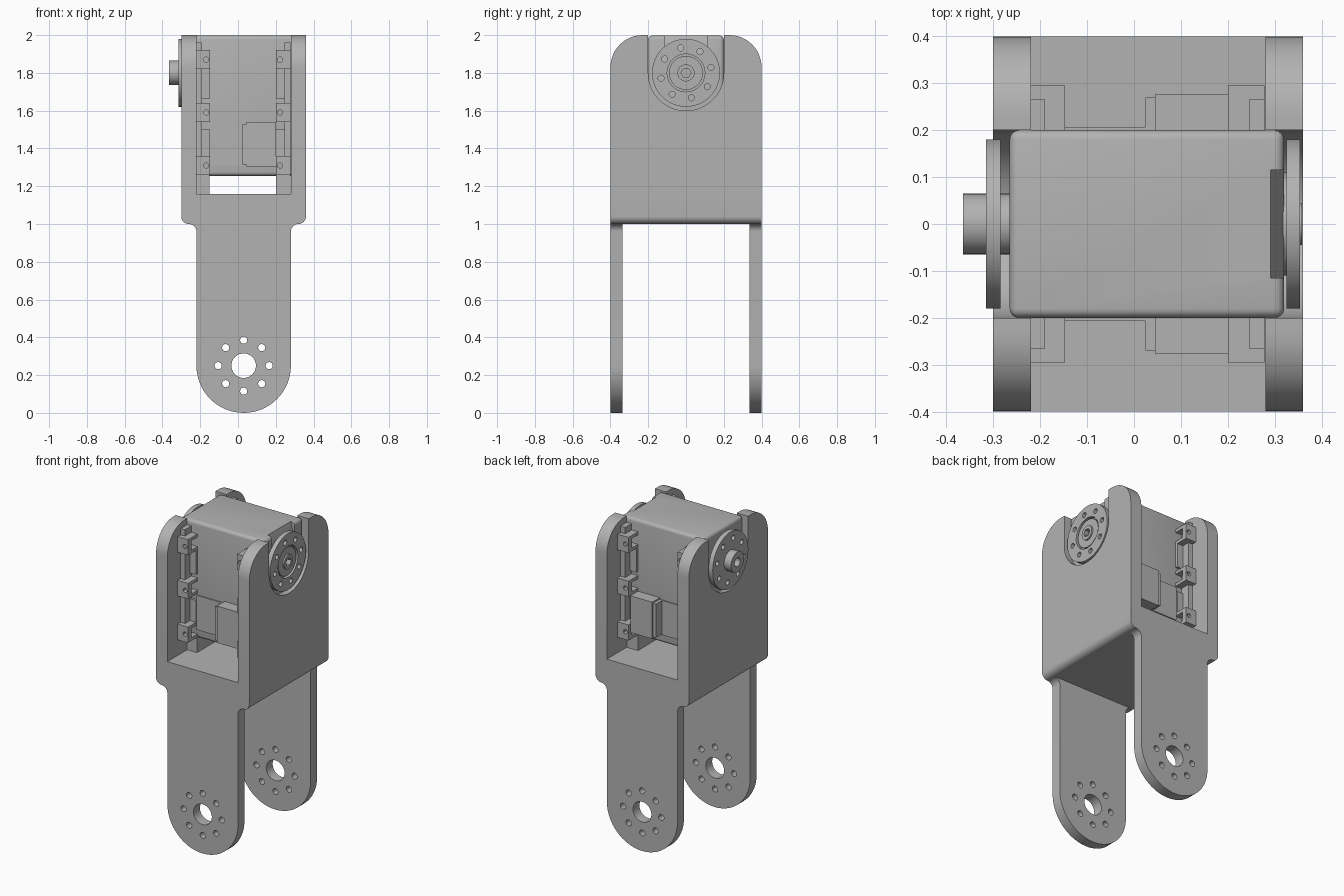
import bpy, bmesh
from math import sin, cos, radians
from mathutils import Vector, Matrix

cube = bpy.data.objects.get("Cube")
if cube:
    bpy.data.objects.remove(cube)

grey = bpy.data.materials.new("plain grey")
grey.use_nodes = True
grey.diffuse_color = (0.45, 0.45, 0.45, 1)
grey.node_tree.nodes["Principled BSDF"].inputs["Base Color"].default_value = grey.diffuse_color
parts = []


def add(name, mesh):
    mesh.materials.clear()
    mesh.materials.append(grey)
    obj = bpy.data.objects.new(name, mesh)
    bpy.context.collection.objects.link(obj)
    parts.append(obj)
    return obj


def arc(u, v, r, start, end, n=8):
    angles = [radians(start + (end - start) * i / n) for i in range(n + 1)]
    return [(u + r * cos(a), v + r * sin(a)) for a in angles]


def circle(u, v, r, n=32):
    return arc(u, v, r, 0, 360, n)[:-1]


def hole_ring(u, v, radius, r, turn=0):
    return [circle(*p, r, 16) for p in arc(u, v, radius, turn, turn + 360, 8)[:-1]]


def plate(name, loops, axis, low, high):
    """Extrude an outline with holes along x (outline in y, z) or y (outline in x, z)."""
    curve = bpy.data.curves.new(name, "CURVE")
    curve.dimensions = "2D"
    curve.fill_mode = "BOTH"
    curve.extrude = (high - low) / 2
    for loop in loops:
        spline = curve.splines.new("POLY")
        spline.points.add(len(loop) - 1)
        for point, (u, v) in zip(spline.points, loop):
            point.co = (u, v, 0, 1)
        spline.use_cyclic_u = True
    temp = bpy.data.objects.new(name, curve)
    bpy.context.collection.objects.link(temp)
    deps = bpy.context.evaluated_depsgraph_get()
    mesh = bpy.data.meshes.new_from_object(temp.evaluated_get(deps))
    bpy.data.objects.remove(temp)
    mid = (low + high) / 2
    for vert in mesh.vertices:
        u, v, w = vert.co
        vert.co = (w + mid, u, v) if axis == "x" else (u, w + mid, v)
    bm = bmesh.new()
    bm.from_mesh(mesh)
    bmesh.ops.remove_doubles(bm, verts=bm.verts, dist=0.0001)
    bmesh.ops.recalc_face_normals(bm, faces=bm.faces)
    bm.to_mesh(mesh)
    bm.free()
    return add(name, mesh)


def box(name, x, y, z, bevel=0):
    bm = bmesh.new()
    ends = [sorted(e) for e in (x, y, z)]
    size = [b - a for a, b in ends]
    mid = Vector([(a + b) / 2 for a, b in ends])
    bmesh.ops.create_cube(bm, size=1, matrix=Matrix.Translation(mid) @ Matrix.Diagonal((*size, 1)))
    if bevel:
        bmesh.ops.bevel(bm, geom=bm.edges[:], offset=bevel, segments=4, profile=0.5, affect="EDGES")
    mesh = bpy.data.meshes.new(name)
    bm.to_mesh(mesh)
    bm.free()
    return add(name, mesh)


# Bracket: base block, slotted side walls and two drilled legs
base = [(-0.3, 1.16)] + arc(-0.26, 1.04, 0.04, 180, 270) + arc(0.32, 1.04, 0.04, 270, 360) + [(0.36, 1.16)]
plate("bracket_base", [base], "y", -0.4, 0.4)

wall = ([(-0.4, 1.16), (0.4, 1.16)] + arc(0.23, 1.83, 0.17, 0, 90, 12) + [(0.2, 2)]
        + arc(0, 1.8, 0.2, 0, -180, 32) + [(-0.2, 2)] + arc(-0.23, 1.83, 0.17, 90, 180, 12))
plate("right_wall", [wall], "x", -0.3, -0.22)
plate("left_wall", [wall], "x", 0.28, 0.36)

leg = (arc(0.03, 0.25, 0.25, 180, 360, 32) + arc(0.32, 0.96, 0.04, 180, 90)
       + arc(-0.26, 0.96, 0.04, 90, 0))
leg_loops = [leg, circle(0.03, 0.25, 0.065)] + hole_ring(0.03, 0.25, 0.135, 0.019)
plate("front_leg", leg_loops, "y", -0.4, -0.335)
plate("back_leg", leg_loops, "y", 0.335, 0.4)

# Motor body with a sloped notch at the top of its left end
body = box("motor_body", (-0.265, 0.32), (-0.2, 0.2), (1.255, 1.997), 0.02)
cutter = plate("notch_cutter", [[(0.275, 2.05), (0.35, 2.05), (0.35, 1.88), (0.32, 1.9)]], "y", -0.115, 0.115)
cut = body.modifiers.new("notch", "BOOLEAN")
cut.object = cutter
cut.solver = "EXACT"
deps = bpy.context.evaluated_depsgraph_get()
body.data = bpy.data.meshes.new_from_object(body.evaluated_get(deps))
body.modifiers.clear()
parts.remove(cutter)
bpy.data.objects.remove(cutter)

# Mounting rails with pierced lugs at the four corners
for face, sy in (("front", -1), ("back", 1)):
    for side, outer, inner, tip in (("right", -0.22, -0.19, -0.147), ("left", 0.278, 0.245, 0.2)):
        label = f"{face}_{side}"
        box(label + "_rail", (outer, inner), (sy * 0.19, sy * 0.265), (1.26, 1.96))
        for z in (1.31, 1.59, 1.87):
            lo, hi = sorted((outer, tip))
            outline = [(lo, z - 0.05), (hi, z - 0.05), (hi, z + 0.05), (lo, z + 0.05)]
            near, far = sorted((sy * 0.262, sy * 0.295))
            plate(label + "_lug", [outline, circle((inner + tip) / 2, z, 0.014, 12)], "y", near, far)
            for edge in (z - 0.05, z + 0.03):
                box(label + "_lug_web", (outer, tip), (sy * 0.19, sy * 0.265), (edge, edge + 0.02))
        for z in (1.42, 1.745):
            box(label + "_spacer", (inner, tip), (sy * 0.19, sy * 0.215), (z - 0.08, z + 0.08))

    # Cable connector housing
    box(face + "_connector", (0.045, 0.2), (sy * 0.19, sy * 0.277), (1.305, 1.54))
    box(face + "_connector_step", (0.025, 0.045), (sy * 0.19, sy * 0.27), (1.315, 1.53))
    box(face + "_cover", (-0.147, 0.025), (sy * 0.19, sy * 0.207), (1.31, 1.53))

# Feet under the motor
box("right_foot", (-0.22, -0.15), (-0.2, 0.2), (1.16, 1.26))
box("left_foot", (0.2, 0.278), (-0.2, 0.2), (1.16, 1.26))

# Left idler horn: drilled rim, recessed hub and centre boss
holes = hole_ring(0, 1.8, 0.135, 0.016, 12)
plate("left_horn", [circle(0, 1.8, 0.18, 48), circle(0, 1.8, 0.1)] + holes, "x", 0.325, 0.354)
plate("left_horn_hub", [circle(0, 1.8, 0.09), circle(0, 1.8, 0.045)], "x", 0.31, 0.348)
plate("left_horn_seat", [circle(0, 1.8, 0.11)], "x", 0.3, 0.33)
plate("left_horn_boss", [circle(0, 1.8, 0.045), circle(0, 1.8, 0.027, 6)], "x", 0.31, 0.358)

# Right drive horn and its shaft
plate("right_horn", [circle(0, 1.8, 0.18, 48)] + holes, "x", -0.315, -0.285)
plate("right_shaft", [circle(0, 1.8, 0.065), circle(0, 1.8, 0.028, 16)], "x", -0.364, -0.26)

# Smooth curved surfaces, keep hard edges
bpy.ops.object.select_all(action="DESELECT")
for obj in parts:
    obj.select_set(True)
bpy.context.view_layer.objects.active = parts[0]
bpy.ops.object.shade_smooth_by_angle()
